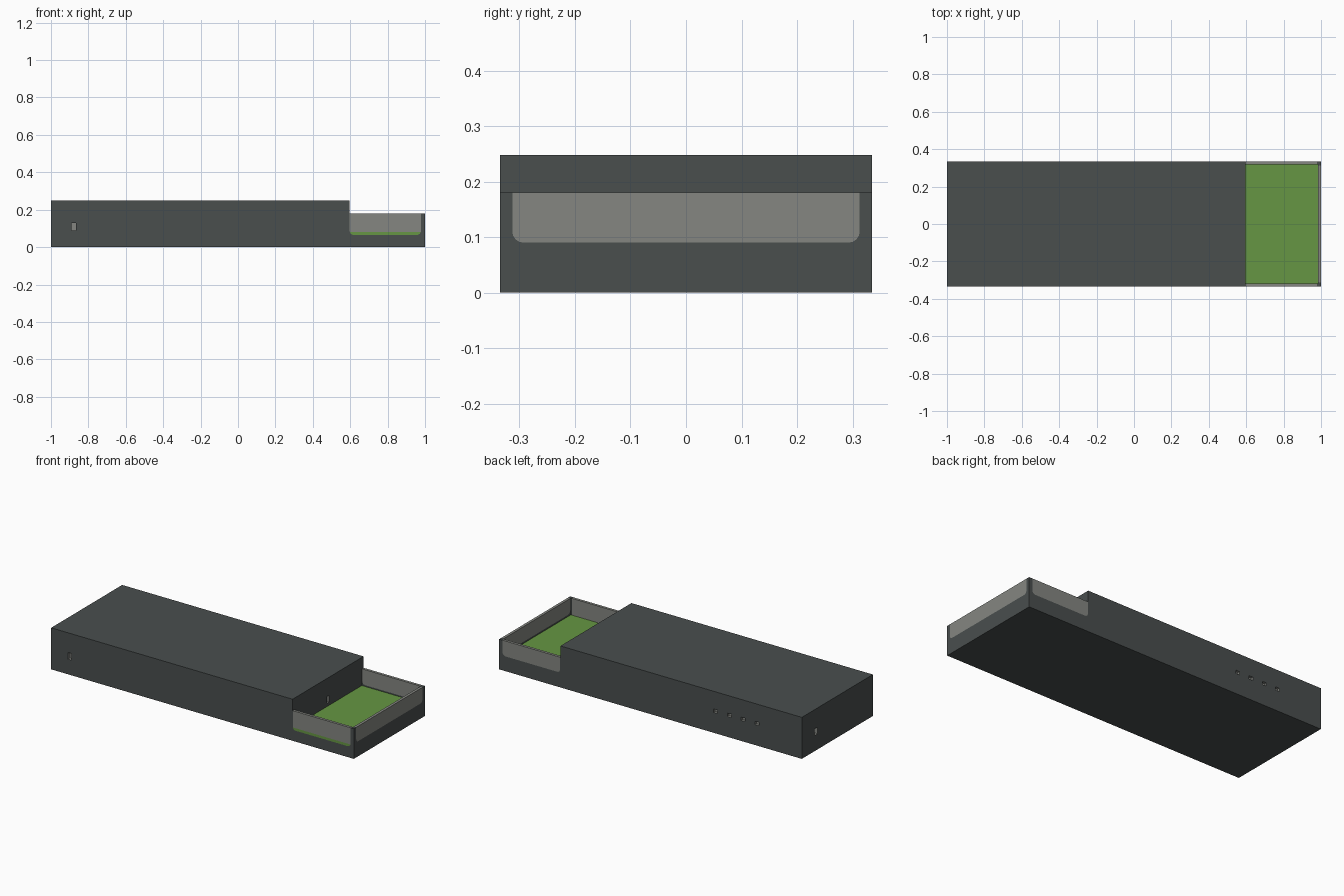
import bpy, bmesh, math
from mathutils import Vector

cube = bpy.data.objects.get("Cube")
if cube:
    bpy.data.objects.remove(cube, do_unlink=True)


def material(name, rgb):
    m = bpy.data.materials.new(name)
    m.use_nodes = True
    m.diffuse_color = (*rgb, 1)
    m.node_tree.nodes["Principled BSDF"].inputs["Base Color"].default_value = (*rgb, 1)
    return m


dark = material("dark slate", (0.067, 0.077, 0.076))
grey = material("warm grey", (0.233, 0.240, 0.221))
green = material("grass green", (0.133, 0.305, 0.056))

# Main dimensions
X_END, X_STEP, Y = 1.0, 0.595, 0.335
TOP, RIM, BASE, TURF = 0.248, 0.18, 0.065, 0.08
WALL, POST = 0.016, 0.022


def finish(name, bm, *mats):
    bmesh.ops.recalc_face_normals(bm, faces=bm.faces)
    mesh = bpy.data.meshes.new(name)
    bm.to_mesh(mesh)
    bm.free()
    for m in mats:
        mesh.materials.append(m)
    obj = bpy.data.objects.new(name, mesh)
    bpy.context.collection.objects.link(obj)
    return obj


def box(name, lo, hi, mat):
    bm = bmesh.new()
    bmesh.ops.create_cube(bm, size=1)
    lo, hi = Vector(lo), Vector(hi)
    for v in bm.verts:
        v.co = (lo + hi) / 2 + v.co * (hi - lo)
    return finish(name, bm, mat)


def prism(points, place, t0, t1):
    """Extrude a (u, z) outline from depth t0 to t1."""
    bm = bmesh.new()
    face = bm.faces.new([bm.verts.new(place(u, t0, z)) for u, z in points])
    moved = bmesh.ops.extrude_face_region(bm, geom=[face])["geom"]
    shift = place(0, t1, 0) - place(0, t0, 0)
    bmesh.ops.translate(bm, vec=shift, verts=[g for g in moved if isinstance(g, bmesh.types.BMVert)])
    return bm


def along_x(u, t, z):
    return Vector((u, t, z))


def along_y(u, t, z):
    return Vector((t, u, z))


def wall(name, place, u0, u1, p0, p1, sill, t0, t1):
    """Dark U-shaped frame holding a pane with rounded lower corners."""
    r = 0.02
    curve = [(p0, RIM)]
    for cx, start in ((p0 + r, math.pi), (p1 - r, 1.5 * math.pi)):
        for i in range(5):
            a = start + i * math.pi / 8
            curve.append((cx + r * math.cos(a), sill + r + r * math.sin(a)))
    curve.append((p1, RIM))
    frame = [(u0, RIM)] + curve + [(u1, RIM), (u1, BASE - 0.01), (u0, BASE - 0.01)]
    finish(name + "_frame", prism(frame, place, t0, t1), dark)
    # Any part of the pane below the turf surface is green
    pane = prism(curve, place, t0, t1)
    bmesh.ops.bisect_plane(pane, geom=pane.verts[:] + pane.edges[:] + pane.faces[:],
                           plane_co=(0, 0, TURF), plane_no=(0, 0, 1))
    for f in pane.faces:
        f.material_index = int(f.calc_center_median().z < TURF)
    finish(name + "_pane", pane, grey, green)


# Main housing, low base and turf floor
housing = box("housing", (-X_END, -Y, 0), (X_STEP, Y, TOP), dark)
box("tray_base", (X_STEP, -Y, 0), (X_END, Y, BASE - 0.01), dark)
box("turf", (X_STEP, -Y + WALL, BASE - 0.01), (X_END - WALL, Y - WALL, TURF), green)

# Tray walls
wall("front_wall", along_x, X_STEP, X_END, X_STEP + 0.002, X_END - POST, BASE, -Y, -Y + WALL)
wall("back_wall", along_x, X_STEP, X_END, X_STEP + 0.002, X_END - POST, 0.088, Y - WALL, Y)
wall("end_wall", along_y, -Y + WALL, Y - WALL, -Y + POST, Y - POST, 0.09, X_END - WALL, X_END)

# Small recessed ports: centre and half size of each cutter
ports = [((-0.877, -Y, 0.11), (0.012, 0.02, 0.02)),
         ((-X_END, 0.2, 0.113), (0.02, 0.014, 0.02)),
         ((X_STEP, 0, 0.12), (0.02, 0.01, 0.02))]
ports += [((-0.43 - i * 0.091, Y, 0.132), (0.013, 0.015, 0.01)) for i in range(4)]
for i, (centre, half) in enumerate(ports):
    c, h = Vector(centre), Vector(half)
    cutter = box(f"port_cutter_{i + 1}", c - h, c + h, grey)
    cutter.hide_render = True
    cutter.hide_viewport = True
    cutter.display_type = 'WIRE'
    mod = housing.modifiers.new("port", 'BOOLEAN')
    mod.operation = 'DIFFERENCE'
    mod.solver = 'EXACT'
    mod.material_mode = 'TRANSFER'
    mod.object = cutter
